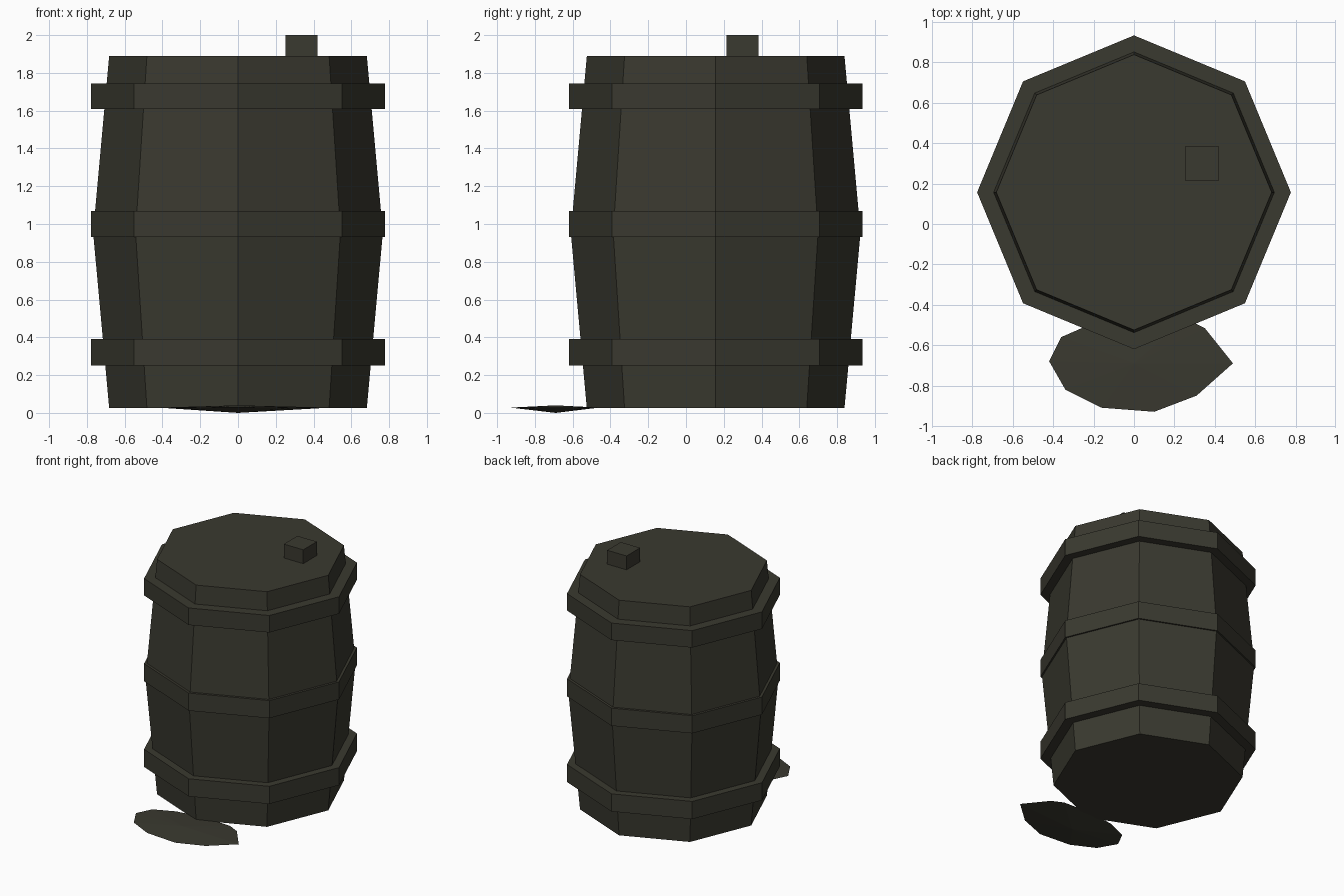
import bpy, bmesh, math

cube = bpy.data.objects.get("Cube")
if cube:
    bpy.data.objects.remove(cube, do_unlink=True)

SIDES = 8
CENTRE_Y = 0.157

mat = bpy.data.materials.new("dark_olive_grey")
mat.use_nodes = True
colour = (0.042, 0.041, 0.029, 1)
mat.diffuse_color = colour
mat.node_tree.nodes["Principled BSDF"].inputs["Base Color"].default_value = colour


def finish(name, bm):
    bmesh.ops.recalc_face_normals(bm, faces=bm.faces[:])
    mesh = bpy.data.meshes.new(name)
    bm.to_mesh(mesh)
    bm.free()
    mesh.materials.append(mat)
    obj = bpy.data.objects.new(name, mesh)
    bpy.context.collection.objects.link(obj)
    return obj


def lathe(name, profile, closed=False):
    """Turn a (radius, height) profile into an octagonal solid or ring."""
    bm = bmesh.new()
    rings = []
    for r, z in profile:
        angles = [math.tau * i / SIDES for i in range(SIDES)]
        rings.append([bm.verts.new((r * math.cos(a), r * math.sin(a), z)) for a in angles])
    pairs = list(zip(rings, rings[1:]))
    if closed:
        pairs.append((rings[-1], rings[0]))
    else:
        bm.faces.new(rings[0])
        bm.faces.new(rings[-1])
    for low, high in pairs:
        for i in range(SIDES):
            j = (i + 1) % SIDES
            bm.faces.new((low[i], low[j], high[j], high[i]))
    obj = finish(name, bm)
    obj.location.y = CENTRE_Y
    return obj


# Bulging barrel body
lathe("barrel_body", [(0.682, 0.025), (0.767, 0.955), (0.682, 1.89)])

# Three hoops of equal radius
for name, low, high in (("bottom_hoop", 0.25, 0.39),
                        ("middle_hoop", 0.93, 1.07),
                        ("top_hoop", 1.61, 1.745)):
    lathe(name, [(0.66, low), (0.777, low), (0.777, high), (0.66, high)], closed=True)

# Square bung on the lid
bm = bmesh.new()
bmesh.ops.create_cube(bm, size=1)
bmesh.ops.scale(bm, vec=(0.17, 0.17, 0.13), verts=bm.verts)
bung = finish("lid_bung", bm)
bung.location = (0.337, 0.3, 1.935)

# Shallow lens-shaped puddle at the foot of the barrel
outline = [(-0.42, -0.68), (-0.34, -0.82), (-0.16, -0.91), (0.1, -0.93),
           (0.31, -0.85), (0.49, -0.69), (0.35, -0.515), (0.26, -0.47),
           (0.0, -0.46), (-0.2, -0.49), (-0.36, -0.56)]
bm = bmesh.new()
rim = [bm.verts.new((x, y, 0.028)) for x, y in outline]
for height in (0.04, 0.0):
    tip = bm.verts.new((0, -0.69, height))
    for a, b in zip(rim, rim[1:] + rim[:1]):
        bm.faces.new((a, b, tip))
finish("puddle", bm)
